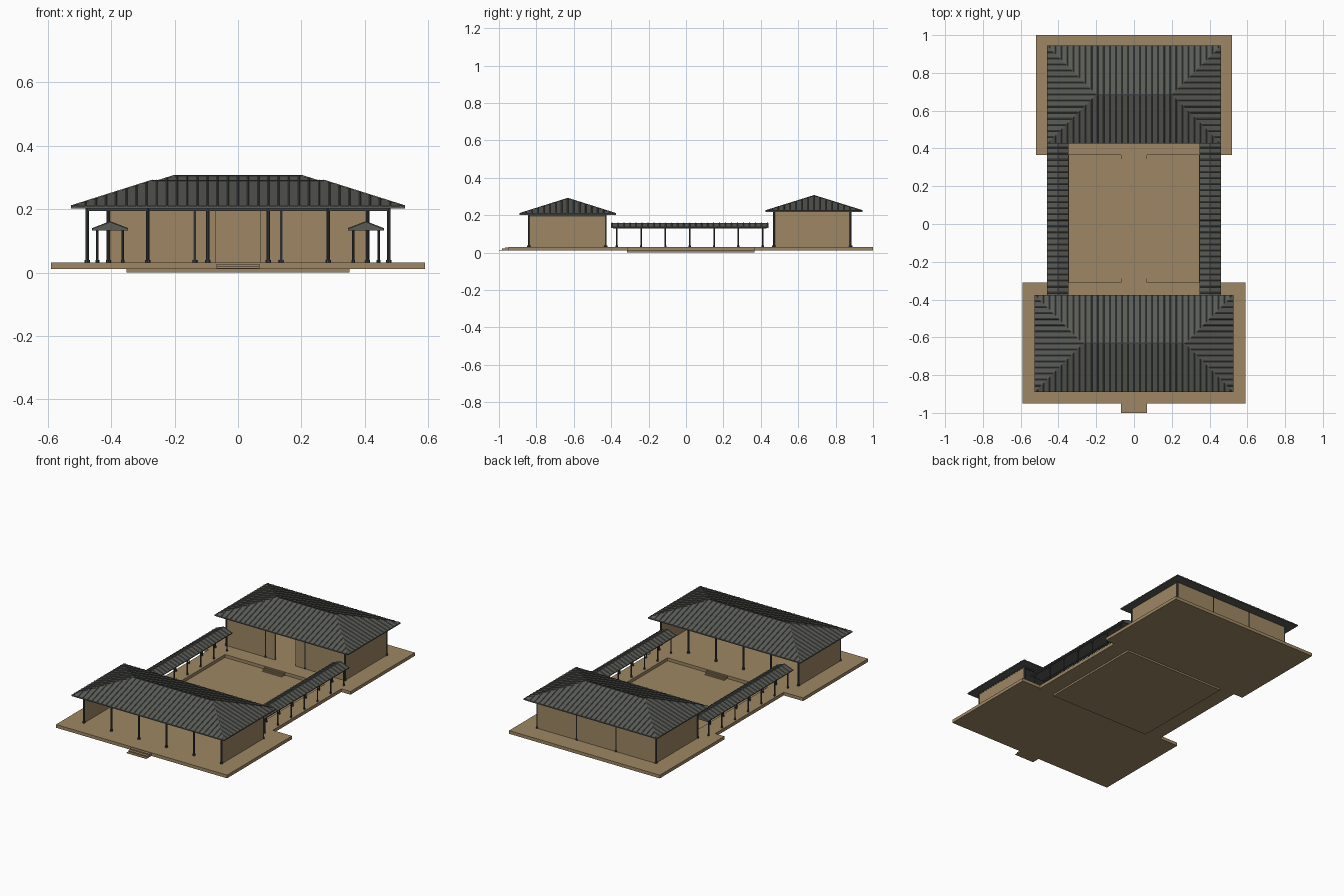
import bpy, bmesh, math
from mathutils import Vector

if "Cube" in bpy.data.objects:
    bpy.data.objects.remove(bpy.data.objects["Cube"])


def material(name, color):
    m = bpy.data.materials.new(name)
    m.diffuse_color = (*color, 1)
    m.use_nodes = True
    m.node_tree.nodes["Principled BSDF"].inputs["Base Color"].default_value = m.diffuse_color
    return m


EARTH = material("tan_earth", (0.345, 0.245, 0.128))
TILE = material("grey_tile", (0.103, 0.107, 0.095))
TIMBER = material("dark_timber", (0.048, 0.055, 0.058))


def finish(name, bm, mat):
    bmesh.ops.recalc_face_normals(bm, faces=bm.faces)
    me = bpy.data.meshes.new(name)
    bm.to_mesh(me)
    bm.free()
    me.materials.append(mat)
    ob = bpy.data.objects.new(name, me)
    bpy.context.collection.objects.link(ob)
    return ob


def add_box(bm, x0, x1, y0, y1, z0, z1):
    vs = bmesh.ops.create_cube(bm, size=1)["verts"]
    for v in vs:
        v.co = Vector(((x0 + x1) / 2 + v.co.x * (x1 - x0),
                       (y0 + y1) / 2 + v.co.y * (y1 - y0),
                       (z0 + z1) / 2 + v.co.z * (z1 - z0)))


def boxes(name, mat, *items):
    bm = bmesh.new()
    for b in items:
        add_box(bm, *b)
    return finish(name, bm, mat)


def columns(name, points, z0, z1, r):
    # round posts, each on a slightly wider footing
    bm = bmesh.new()
    for x, y in points:
        for rad, a, b in ((r, z0, z1), (r * 1.5, z0, z0 + 0.008)):
            vs = bmesh.ops.create_cone(bm, cap_ends=True, segments=10, radius1=rad,
                                       radius2=rad, depth=b - a)["verts"]
            bmesh.ops.translate(bm, verts=vs, vec=(x, y, (a + b) / 2))
    return finish(name, bm, TIMBER)


def add_rib(bm, low, high, across, w, h):
    # triangular row of cover tiles running down the slope
    low, high, across = Vector(low), Vector(high), Vector(across) * w
    up = Vector((0, 0, h))
    a = [bm.verts.new(p) for p in (low - across, low + across, low + up)]
    b = [bm.verts.new(p) for p in (high - across, high + across, high + up)]
    bm.faces.new(a)
    bm.faces.new(b[::-1])
    for i in range(3):
        j = (i + 1) % 3
        bm.faces.new((a[i], a[j], b[j], b[i]))


def spaced(half, step):
    n = int(half / step)
    return [i * step for i in range(-n, n + 1)]


def hip_roof(name, hx, hy, cy, ridge, z0, z1):
    # solid hipped roof with a thin eave edge
    e = 0.007
    bm = bmesh.new()
    ring = [(-hx, -hy), (hx, -hy), (hx, hy), (-hx, hy)]
    lo = [bm.verts.new((x, cy + y, z0)) for x, y in ring]
    hi = [bm.verts.new((x, cy + y, z0 + e)) for x, y in ring]
    l, r = (bm.verts.new((s * ridge, cy, z1)) for s in (-1, 1))
    bm.faces.new(lo[::-1])
    for i in range(4):
        j = (i + 1) % 4
        bm.faces.new((lo[i], lo[j], hi[j], hi[i]))
    bm.faces.new((hi[0], hi[1], r, l))
    bm.faces.new((hi[2], hi[3], l, r))
    bm.faces.new((hi[1], hi[2], r))
    bm.faces.new((hi[3], hi[0], l))
    finish(name, bm, TILE)

    # tile ribs end at the ridge or at a hip
    bm = bmesh.new()
    ze, run = z0 + e, hx - ridge
    for s in (-1, 1):
        for x in spaced(hx - 0.01, 0.032):
            t = min(1, (hx - abs(x)) / run)
            add_rib(bm, (x, cy + s * hy, ze), (x, cy + s * hy * (1 - t), ze + t * (z1 - ze)),
                    (1, 0, 0), 0.003, 0.003)
        for y in spaced(hy - 0.01, 0.032):
            t = 1 - abs(y) / hy
            add_rib(bm, (s * hx, cy + y, ze), (s * (hx - run * t), cy + y, ze + t * (z1 - ze)),
                    (0, 1, 0), 0.003, 0.003)
    finish(name + "_ribs", bm, TILE)
    boxes(name + "_ridge_cap", TIMBER,
          (-ridge, ridge, cy - 0.004, cy + 0.004, z1 - 0.004, z1 + 0.002))


def steps(name, y_top, y_end, z0, z1, n=3):
    d = (y_end - y_top) / n
    items = []
    for i in range(n):
        ys = sorted((y_top + i * d, y_top + (i + 1) * d))
        items.append((-0.068, 0.068, *ys, z0, z1 - (i + 0.5) * (z1 - z0) / n))
    boxes(name, EARTH, *items)


# terraces around a sunken court
F = 0.031
boxes("court_floor", EARTH, (-0.352, 0.352, -0.315, 0.365, 0, 0.012))
boxes("front_terrace", EARTH, (-0.59, 0.59, -0.95, -0.31, 0.011, F))
boxes("back_terrace", EARTH, (-0.52, 0.52, 0.365, 1.0, 0.011, F))
for s, side in ((-1, "left"), (1, "right")):
    x = sorted((s * 0.345, s * 0.457))
    boxes(side + "_walkway", EARTH, (*x, -0.31, 0.365, 0.011, F))
steps("front_steps", -0.95, -1.0, 0.011, F)
steps("court_front_steps", -0.31, -0.278, 0.012, F)
steps("court_back_steps", 0.365, 0.333, 0.012, F)

# front hall: open on both long sides, walled at the ends
TF = 0.204
for s, side in ((-1, "left"), (1, "right")):
    x = sorted((s * 0.471, s * 0.479))
    boxes("front_hall_%s_wall" % side, EARTH, (*x, -0.84, -0.43, F, TF - 0.01))
columns("front_hall_columns",
        [(-0.475 + 0.19 * i, y) for i in range(6) for y in (-0.84, -0.43)], F, TF, 0.006)
boxes("front_hall_beams", TIMBER,
      *[(-0.475, 0.475, y - 0.004, y + 0.004, TF - 0.01, TF) for y in (-0.84, -0.43)],
      *[(x - 0.005, x + 0.005, -0.84, -0.43, TF - 0.01, TF) for x in (-0.475, 0.475)])
hip_roof("front_hall_roof", 0.526, 0.257, -0.632, 0.27, 0.202, 0.29)

# back hall: walled all round with a central doorway
TB = 0.219
boxes("back_hall_walls", EARTH,
      (-0.41, 0.41, 0.876, 0.884, F, TB),
      *[(x - 0.004, x + 0.004, 0.474, 0.876, F, TB) for x in (-0.406, 0.406)],
      *[(*sorted((s * 0.41, s * 0.07)), 0.466, 0.474, F, TB) for s in (-1, 1)])
columns("back_hall_columns",
        [(x, y) for x in (-0.408, -0.136, 0.136, 0.408) for y in (0.47, 0.88)], F, TB, 0.006)
hip_roof("back_hall_roof", 0.46, 0.259, 0.685, 0.20, 0.217, 0.305)

# covered galleries along both sides of the court
for s, side in ((-1, "left"), (1, "right")):
    cx = s * 0.403
    y0, y1, hw, ze, zr = -0.40, 0.44, 0.057, 0.137, 0.159
    columns(side + "_gallery_posts",
            [(cx + k * 0.04, -0.37 + 0.13 * i) for i in range(7) for k in (-1, 1)],
            F, 0.136, 0.004)
    boxes(side + "_gallery_beams", TIMBER,
          *[(cx + k * 0.04 - 0.003, cx + k * 0.04 + 0.003, -0.39, 0.43, 0.13, 0.137)
            for k in (-1, 1)])
    bm = bmesh.new()
    prof = [(-hw, ze - 0.005), (hw, ze - 0.005), (hw, ze), (0, zr), (-hw, ze)]
    a = [bm.verts.new((cx + x, y0, z)) for x, z in prof]
    f = bm.faces.new(a)
    ext = bmesh.ops.extrude_face_region(bm, geom=[f])["geom"]
    bmesh.ops.translate(bm, verts=[v for v in ext if isinstance(v, bmesh.types.BMVert)],
                        vec=(0, y1 - y0, 0))
    if not any(abs(g.calc_center_median().y - y0) < 1e-5 for g in bm.faces):
        bm.faces.new(a)
    finish(side + "_gallery_roof", bm, TILE)
    bm = bmesh.new()
    for y in spaced((y1 - y0) / 2 - 0.004, 0.032):
        for k in (-1, 1):
            yy = y + (y0 + y1) / 2
            add_rib(bm, (cx + k * hw, yy, ze), (cx, yy, zr), (0, 1, 0), 0.003, 0.003)
    finish(side + "_gallery_roof_ribs", bm, TILE)
